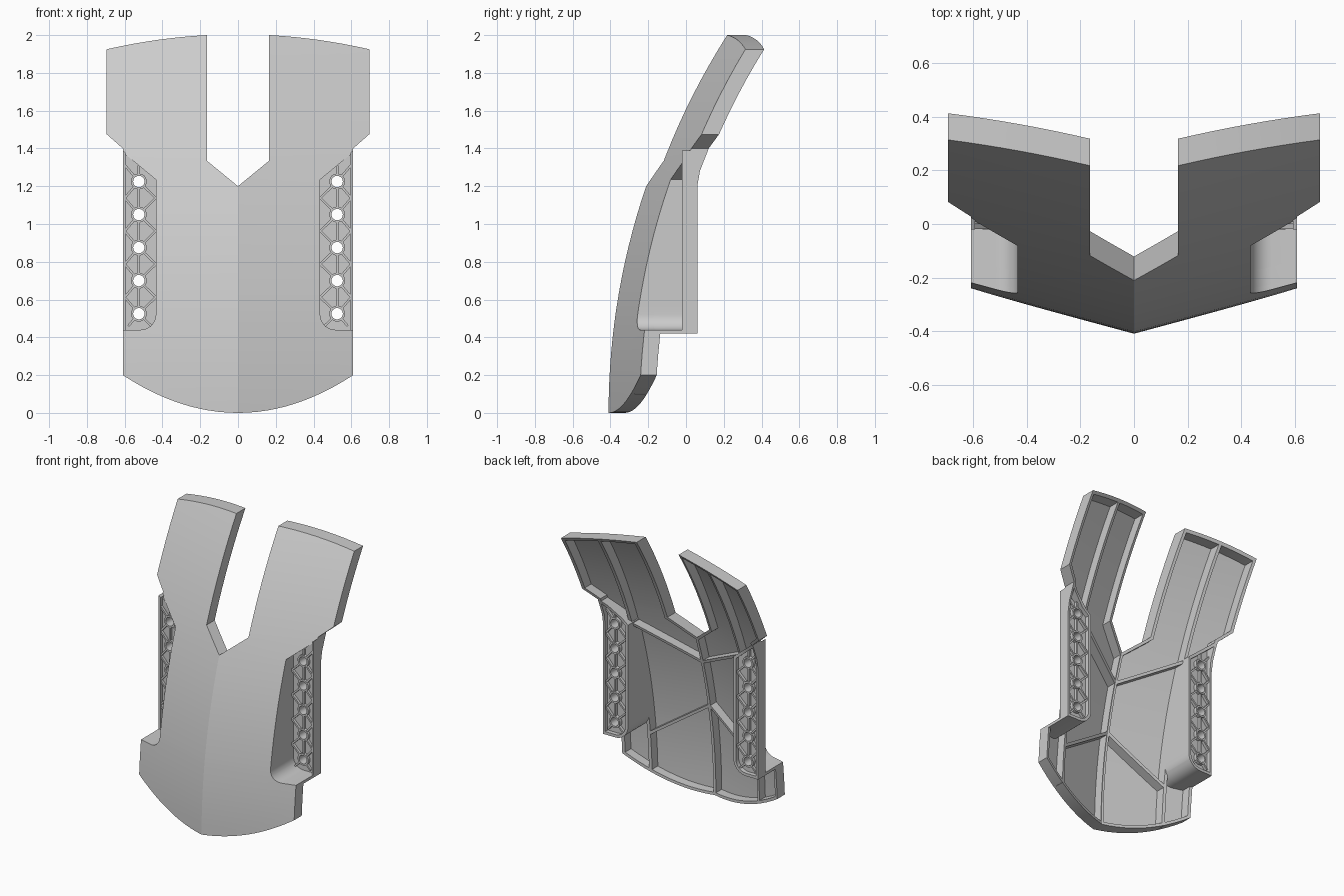
import bpy, bmesh
from math import sin, cos, pi, sqrt, hypot, radians

if "Cube" in bpy.data.objects:
    bpy.data.objects.remove(bpy.data.objects["Cube"])

R = 3.72      # vertical bow radius of the panel
WALL = 0.02   # shell, rim and rib thickness


def front(x, z):
    """Bowed, V-folded outer surface."""
    return -0.41 + R - sqrt(R * R - z * z) + 0.27 * abs(x)


def back(x, z):
    """Rear edge of the rim and ribs."""
    return front(x, z) + 0.085 * R / sqrt(R * R - z * z)


def skin(x, z):
    return front(x, z) + WALL


def offset(pts, d, closed=False):
    """Shift a path to its left by d with mitred corners."""
    n = len(pts)

    def normal(i, j):
        dx, dz = pts[j][0] - pts[i][0], pts[j][1] - pts[i][1]
        l = hypot(dx, dz)
        return -dz / l, dx / l
    out = []
    for i, (x, z) in enumerate(pts):
        a = normal((i - 1) % n, i) if closed or i else None
        b = normal(i, (i + 1) % n) if closed or i < n - 1 else None
        a, b = a or b, b or a
        k = d / (1 + a[0] * b[0] + a[1] * b[1])
        out.append((x + k * (a[0] + b[0]), z + k * (a[1] + b[1])))
    return out


def strip(path, w, centred=True):
    start = offset(path, -w / 2) if centred else list(path)
    return start + offset(path, w / 2 if centred else w)[::-1]


def circle(x, z, r, n=24):
    return [(x + r * cos(2 * pi * i / n), z + r * sin(2 * pi * i / n)) for i in range(n)]


def prism(name, shapes, y0, y1, mirror=False):
    """Solids from x-z outlines (with holes) between two depths; depths may be functions."""
    curved = callable(y0) or callable(y1)
    total = bmesh.new()
    mesh = bpy.data.meshes.new(name)
    for loops in shapes:
        bm = bmesh.new()
        edges = []
        for loop in loops:
            vs = [bm.verts.new((x, 0, z)) for x, z in loop]
            edges += [bm.edges.new((vs[i - 1], vs[i])) for i in range(len(vs))]
        bmesh.ops.triangle_fill(bm, use_beauty=True, edges=edges, normal=(0, -1, 0))
        if curved:
            cuts = [((0, 0, 0), (1, 0, 0))]
            cuts += [((0, 0, 0.08 * i), (0, 0, 1)) for i in range(1, 25)]
            for co, no in cuts:
                bmesh.ops.bisect_plane(bm, geom=bm.verts[:] + bm.edges[:] + bm.faces[:],
                                       dist=1e-5, plane_co=co, plane_no=no)
        first = bm.verts[:]
        ext = bmesh.ops.extrude_face_region(bm, geom=bm.faces[:])
        second = [g for g in ext["geom"] if isinstance(g, bmesh.types.BMVert)]
        for verts, y in ((first, y0), (second, y1)):
            for v in verts:
                v.co.y = y(v.co.x, v.co.z) if callable(y) else y
        bmesh.ops.recalc_face_normals(bm, faces=bm.faces[:])
        tmp = bpy.data.meshes.new("tmp")
        bm.to_mesh(tmp)
        bm.free()
        total.from_mesh(tmp)
        bpy.data.meshes.remove(tmp)
    total.to_mesh(mesh)
    total.free()
    ob = bpy.data.objects.new(name, mesh)
    bpy.context.collection.objects.link(ob)
    if mirror:
        m = ob.modifiers.new("Mirror", "MIRROR")
        m.use_mirror_merge = False
    return ob


# Outline of the panel, right half from bottom centre to notch
pocket = [(0.61, 0.44)]
pocket += [(0.515 - 0.08 * sin(i * pi / 16), 0.52 - 0.08 * cos(i * pi / 16)) for i in range(9)]
pocket += [(0.435, 1.235), (0.61, 1.38)]
half = [(0.61 * i / 12, 0.2 * (i / 12) ** 2) for i in range(13)]
half += pocket + [(0.61, 1.40), (0.695, 1.475)]
top_x = [0.695 - 0.53 * i / 8 for i in range(9)]
half += [(x, 2.0045 - 0.1645 * x * x) for x in top_x]
half += [(0.165, 1.335), (0, 1.2)]
outline = half + [(-x, z) for x, z in half[-2:0:-1]]

# Outer skin and perimeter rim
prism("front_skin", [[outline]], front, skin)
prism("rim", [[outline, offset(outline, WALL, True)]], skin, back)

# Stiffening ribs behind the skin
prism("centre_ribs", [
    [strip([(0, 0.01), (0, 1.19)], WALL)],
    [strip([(-0.42, 1.23), (0, 1.0), (0.42, 1.23)], WALL)],
    [strip([(-0.42, 0.38), (0, 0.66), (0.42, 0.38)], WALL)],
], skin, back)
prism("side_ribs", [
    [strip([(0.425, 0.1), (0.425, 0.55)], WALL)],
    [strip([(0.43, 1.24), (0.43, 1.965)], WALL)],
], skin, back, True)


# Side pocket walls reaching back to the mounting plate
def pod_back(x, z):
    return max(0.06, back(x, z) + 0.001)


prism("pocket_wall", [[strip(pocket, WALL, False)]], back, pod_back, True)
prism("pocket_outer_wall",
      [[[(0.595, 0.43), (0.61, 0.43), (0.61, 1.39), (0.595, 1.378)]]],
      lambda x, z: -0.02, pod_back, True)

# Perforated mounting plate
hole_x, hole_z = 0.525, [0.525 + 0.175 * i for i in range(5)]
holes = [circle(hole_x, z, 0.03) for z in hole_z]
prism("mounting_plate", [[pocket] + holes], 0.0, 0.03, True)

# Bosses and diagonal lattice on the plate
bosses = [[circle(hole_x, z, 0.042), circle(hole_x, z, 0.03)] for z in hole_z]
lattice = []
for i, z in enumerate(hole_z):
    lattice.append([strip([(hole_x, z + 0.04), (hole_x, z + (0.085 if i == 4 else 0.135))], 0.012)])
    for sx in (-0.09, 0.075):
        for sz in (-0.0875, 0.0875):
            if i == 4 and sz > 0 and sx < 0:
                continue
            f = 0.75 if i == 0 and sz < 0 else 1.0
            a = 0.04 / hypot(sx, sz)
            lattice.append([strip([(hole_x + a * sx, z + a * sz),
                                   (hole_x + f * sx, z + f * sz)], 0.012)])
prism("plate_bosses", bosses, -0.02, 0.055, True)
prism("plate_lattice", lattice, -0.018, 0.05, True)

# Smooth the bowed surfaces, keep the folds sharp
for ob in bpy.context.scene.objects:
    ob.select_set(True)
    bpy.context.view_layer.objects.active = ob
bpy.ops.object.shade_smooth_by_angle(angle=radians(20))
